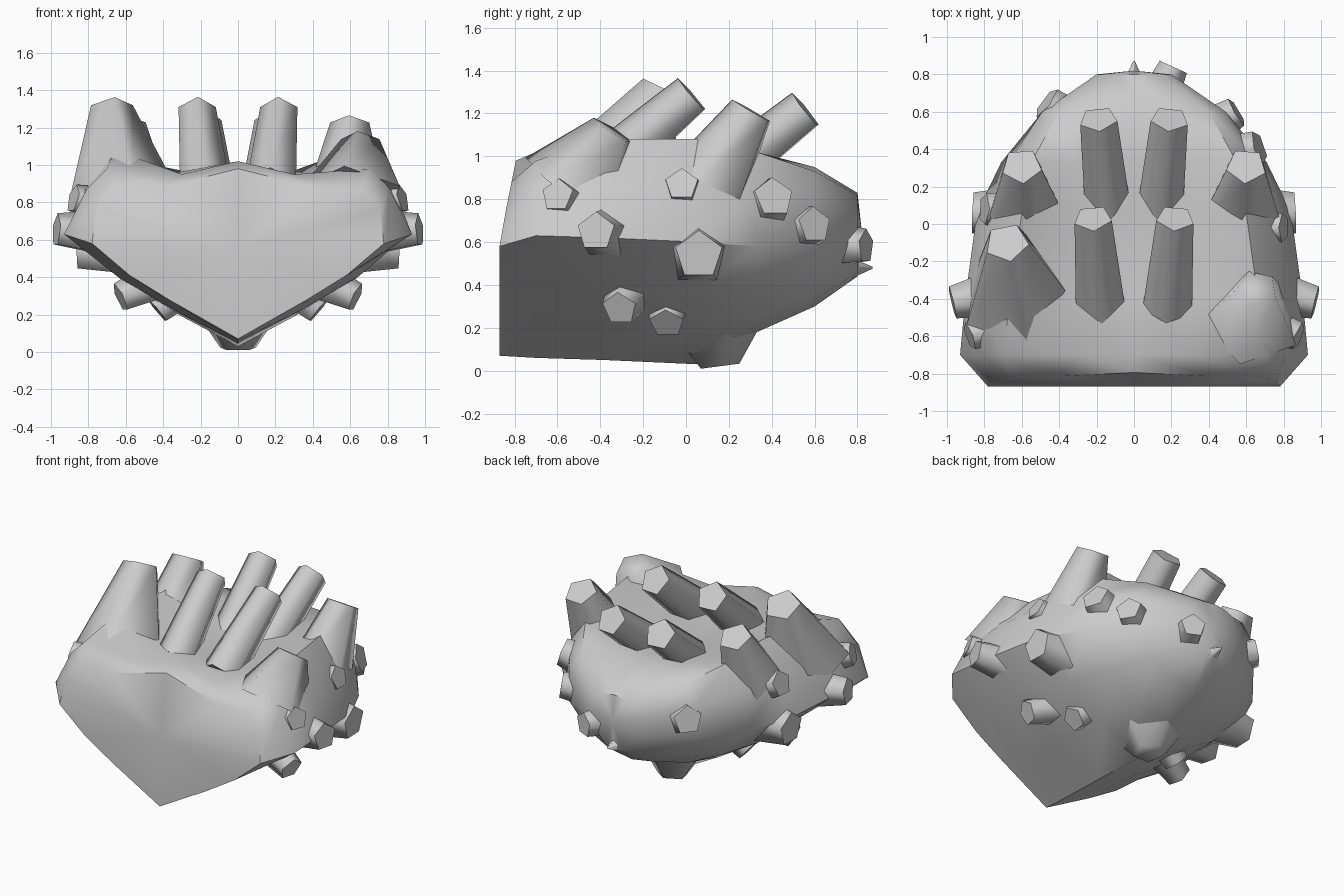
import bpy, bmesh
from mathutils import Vector

if "Cube" in bpy.data.objects:
    bpy.data.objects.remove(bpy.data.objects["Cube"])


def finish(name, bm, angle):
    bmesh.ops.recalc_face_normals(bm, faces=bm.faces[:])
    me = bpy.data.meshes.new(name)
    bm.to_mesh(me)
    bm.free()
    ob = bpy.data.objects.new(name, me)
    bpy.context.collection.objects.link(ob)
    bpy.ops.object.select_all(action='DESELECT')
    ob.select_set(True)
    bpy.context.view_layer.objects.active = ob
    bpy.ops.object.shade_smooth_by_angle(angle=angle)
    return ob


def spout(name, base, tip, r0, r1, sides=5, angle=1.3):
    """Tapered five-sided tube running from base to tip."""
    base, tip = Vector(base), Vector(tip)
    axis = (tip - base).normalized()
    u = axis.cross(Vector((0, 0, 1))).normalized()
    v = u.cross(axis)
    bm = bmesh.new()
    bmesh.ops.create_cone(bm, cap_ends=True, segments=sides, radius1=r0, radius2=r1, depth=1)
    length = (tip - base).length
    for p in bm.verts:
        x, y, z = p.co
        p.co = base + u * x + v * y + axis * (z + 0.5) * length
    return finish(name, bm, angle)


# Body: lofted half sections (x, z) from the keel round to the top centre
sections = [
    (-.87, [(0, .07), (.37, .28), (.58, .41), (.78, .58), (.76, .76), (.66, .88), (.4, .88), (0, .98)]),
    (-.70, [(0, .06), (.35, .26), (.62, .43), (.93, .63), (.81, .87), (.70, .98), (.30, .95), (0, 1.02)]),
    (-.38, [(0, .05), (.33, .22), (.64, .40), (.90, .62), (.84, .86), (.66, 1.08), (.38, .95), (0, .94)]),
    (.06, [(0, .03), (.30, .19), (.60, .37), (.84, .60), (.77, .88), (.60, 1.08), (.38, .95), (0, .93)]),
    (.33, [(0, .18), (.25, .24), (.50, .36), (.71, .58), (.67, .85), (.55, 1.02), (.30, .97), (0, .95)]),
    (.60, [(0, .30), (.18, .33), (.35, .42), (.49, .58), (.49, .80), (.40, .93), (.20, .95), (0, .95)]),
    (.80, [(0, .44), (.06, .46), (.13, .53), (.20, .60), (.20, .72), (.16, .79), (.08, .82), (0, .83)]),
]
bm = bmesh.new()
rings = []
for i, (y, half) in enumerate(sections):
    pts = half + [(-x, z) for x, z in half[-2:0:-1]]
    ring = []
    for x, z in pts:
        lean = .07 * max(0, z - .6) / .35 if i == 0 else 0
        ring.append(bm.verts.new((x, y + lean, z)))
    rings.append(ring)
n = len(rings[0])
for a, b in zip(rings, rings[1:]):
    for k in range(n):
        bm.faces.new((a[k], a[(k + 1) % n], b[(k + 1) % n], b[k]))
# Front and back fan caps
for ring, centre in ((rings[0], (0, -.87, .55)), (rings[-1], (0, .82, .65))):
    c = bm.verts.new(centre)
    for k in range(n):
        bm.faces.new((ring[k], ring[(k + 1) % n], c))
finish("rock_body", bm, 0.8)

# Spouts on the back and flared chimneys on the shoulders
for s, side in ((1, "right"), (-1, "left")):
    spout("front_spout_" + side, (s * .18, -.44, .88), (s * .22, .03, 1.285), .14, .105)
    spout("rear_spout_" + side, (s * .14, .08, .83), (s * .19, .56, 1.215), .13, .105)
    spout("rear_chimney_" + side, (s * .58, .06, .78), (s * .60, .31, 1.21), .23, .11)
spout("front_chimney_left", (-.62, -.40, .80), (-.68, -.10, 1.30), .31, .12)
spout("broken_chimney_right", (.62, -.52, .84), (.66, -.34, 1.12), .28, .11)

# Barnacle nubs: centre of the outer end, radius
both = [
    ((.88, -.60, .82), .09), ((.97, -.42, .65), .105), ((.63, -.31, .29), .095),
    ((.43, -.09, .22), .095), ((.86, .06, .54), .13),
]
right_only = [((.80, -.02, .87), .09), ((.67, .41, .81), .11), ((.55, .60, .68), .10), ((.21, .84, .58), .095)]
left_only = [((-.47, .65, .72), .11), ((-.80, .08, .85), .10)]


def nub(name, tip, r):
    tip = Vector(tip)
    out = (tip - Vector((0, tip.y * .45, .58))).normalized()
    spout(name, tip - out * .22, tip, r * 1.2, r * .88)


for i, (p, r) in enumerate(both):
    nub(f"nub_right_{i}", p, r)
    nub(f"nub_left_{i}", (-p[0], p[1], p[2]), r)
for i, (p, r) in enumerate(right_only + left_only):
    nub(f"nub_extra_{i}", p, r)

# Small spike low on the back, and the foot under the keel
spout("tail_spike", (0, .68, .47), (0, .87, .48), .10, .005)
spout("keel_foot", (0, .12, .25), (0, .15, .02), .27, .10)
